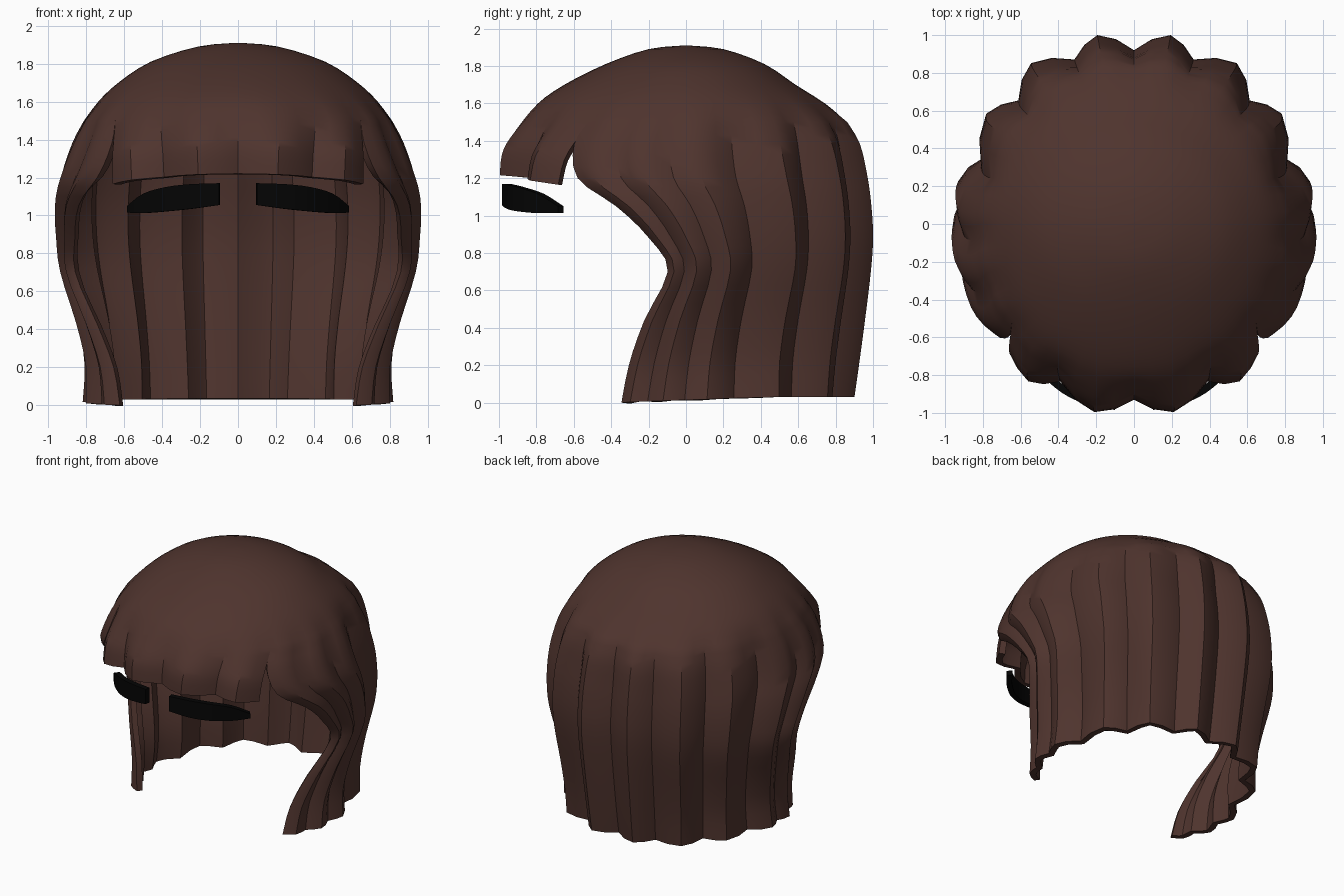
import bpy, bmesh, math

if "Cube" in bpy.data.objects:
    bpy.data.objects.remove(bpy.data.objects["Cube"])

def material(name, rgb):
    m = bpy.data.materials.new(name)
    m.diffuse_color = (*rgb, 1)
    m.use_nodes = True
    m.node_tree.nodes["Principled BSDF"].inputs["Base Color"].default_value = m.diffuse_color
    return m

BROWN = material("dark brown hair", (0.078, 0.034, 0.027))
BLACK = material("black", (0.0015, 0.0015, 0.0015))

def resample(rows, steps):
    """Catmull-Rom interpolation through profile rows."""
    out, n = [], len(rows)
    for i in range(n - 1):
        p = [rows[max(0, min(n - 1, i + k))] for k in (-1, 0, 1, 2)]
        for s in range(steps):
            t = s / steps
            out.append([0.5 * (2*b + (c - a)*t + (2*a - 5*b + 4*c - d)*t*t
                               + (3*b - a - 3*c + d)*t**3) for a, b, c, d in zip(*p)])
    return out + [list(rows[-1])]

def ellipse(a, rx, ry):
    return 1 / math.sqrt((math.cos(a) / rx)**2 + (math.sin(a) / ry)**2)

def strands(stops):
    """Alternating valley/peak stops with a rounding column between each pair."""
    out = []
    for (a, d), (b, e) in zip(stops, stops[1:]):
        out += [(a, d), ((a + b) / 2, min(d, e) + 0.37 * abs(d - e))]
    return out + [stops[-1]]

def finish(ob, mat, thickness):
    ob.data.materials.append(mat)
    bpy.context.collection.objects.link(ob)
    bpy.context.view_layer.objects.active = ob
    ob.select_set(True)
    mir = ob.modifiers.new("mirror", 'MIRROR')
    mir.merge_threshold = 0.002
    if thickness:
        sol = ob.modifiers.new("thickness", 'SOLIDIFY')
        sol.thickness, sol.offset = thickness, -1
    for m in list(ob.modifiers):
        bpy.ops.object.modifier_apply(modifier=m.name)
    bpy.ops.object.shade_smooth_by_angle(angle=math.radians(32))
    ob.select_set(False)

V = 0.09  # depth of the valleys between strands
# fringe columns: fraction from centre to corner; hair columns: angle in degrees
fringe_cols = strands([(0, V), (.27, 0), (.57, V), (.77, 0), (1, .045)])
hair_cols = strands([(-35, .03), (-28, 0), (-20, .04), (-12, 0), (-3, .06), (6, .025),
                     (19, .12), (35, .025), (46, .11), (57, 0), (70, V), (79, 0), (90, .1)])

def fringe_angle(k, end):
    return math.radians(-90 + k * (end + 90))

def hair_angle(base, end):
    u = (base + 35) / 125
    return math.radians(base + (end + 35) * (1 - u)**3)

# profile rows
dome = [(1.91, .001, .001, .001, 0), (1.89, .2, .21, .2, 0), (1.81, .43, .46, .42, 0),
        (1.7, .65, .63, .585, 0), (1.6, .80, .74, .75, .1), (1.5, .90, .825, .88, .45)]
fringe = [(1.5, .90, .825, -39, .45), (1.4, .97, .88, -42, .8),
          (1.3, 1.01, .94, -44.5, 1), (1.165, 1.02, .97, -46, 1)]
hair = [(1.5, .825, .88, -39, 1, .45), (1.38, .895, .95, -42, 1, .8),
        (1.2, .96, .99, -38, 1, 1), (1.05, .985, 1.01, -24, .96, 1),
        (.88, .99, 1.02, -13, .92, 1), (.7, .97, 1.01, -6.5, .92, 1),
        (.43, .89, .98, -17, .9, 1), (.2, .85, .95, -25, .87, 1), (0, .86, .92, -29, .85, 1)]

bm = bmesh.new()

def vert(a, r, z):
    return bm.verts.new((max(0, r * math.cos(a)), r * math.sin(a), z))

def skin(rings):
    for up, low in zip(rings, rings[1:]):
        for j in range(len(up) - 1):
            bm.faces.new((up[j], low[j], low[j + 1], up[j + 1]))

# crown cap
cap_cols = [(fringe_angle(k, -39), d) for k, d in fringe_cols]
cap_cols += [(hair_angle(b, -39), d) for b, d in hair_cols[1:]]
cap = []
for z, f, s, b, amp in resample(dome, 3):
    cap.append([vert(a, max(.001, ellipse(a, max(s, .001), max(.001, f if a < 0 else b)) - d * amp), z)
                for a, d in cap_cols])
skin(cap)
nf = len(fringe_cols)

# front fringe
rings = [cap[-1][:nf]]
for z, ry, rx, end, amp in resample(fringe, 3)[1:]:
    t = (1.5 - z) / .335
    rings.append([vert(fringe_angle(k, end), ellipse(fringe_angle(k, end), rx, ry) - d * amp,
                       z + .055 * t * (1 - k * k)) for k, d in fringe_cols])
skin(rings)

# long side and back hair
rings = [cap[-1][nf - 1:]]
for z, rx, ry, end, pull, amp in resample(hair, 3)[1:]:
    ring = []
    for base, d in hair_cols:
        a, u = hair_angle(base, end), (base + 35) / 125
        r = ellipse(a, rx, ry) * (1 + (pull - 1) * max(0, 1 - u / .4)**1.5) - d * amp
        lift = .03 * min(1, u * 1.8) * (1 - max(0, z) / 1.5)
        ring.append(vert(a, r, z + lift))
    rings.append(ring)
skin(rings)

bmesh.ops.remove_doubles(bm, verts=bm.verts[:], dist=.0025)
me = bpy.data.meshes.new("hair")
bm.to_mesh(me)
bm.free()
finish(bpy.data.objects.new("hair", me), BROWN, .045)

# eyebrows: curved tapered bars (x, y, bottom z, top z)
brow = resample([(.10, -.985, 1.055, 1.17), (.25, -.955, 1.035, 1.165), (.38, -.895, 1.022, 1.15),
                 (.50, -.79, 1.013, 1.115), (.585, -.685, 1.015, 1.05)], 3)
bm = bmesh.new()
rings = []
for x, y, lo, hi in brow:
    n = math.hypot(x, y)
    bx, by = x - .04 * x / n, y - .04 * y / n
    rings.append([bm.verts.new(p) for p in ((x, y, lo), (x, y, hi), (bx, by, hi), (bx, by, lo))])
for p, q in zip(rings, rings[1:]):
    for j in range(4):
        k = (j + 1) % 4
        bm.faces.new((p[j], q[j], q[k], p[k]))
bm.faces.new(rings[0])
bm.faces.new(rings[-1][::-1])
bmesh.ops.recalc_face_normals(bm, faces=bm.faces[:])
me = bpy.data.meshes.new("eyebrows")
bm.to_mesh(me)
bm.free()
finish(bpy.data.objects.new("eyebrows", me), BLACK, 0)
